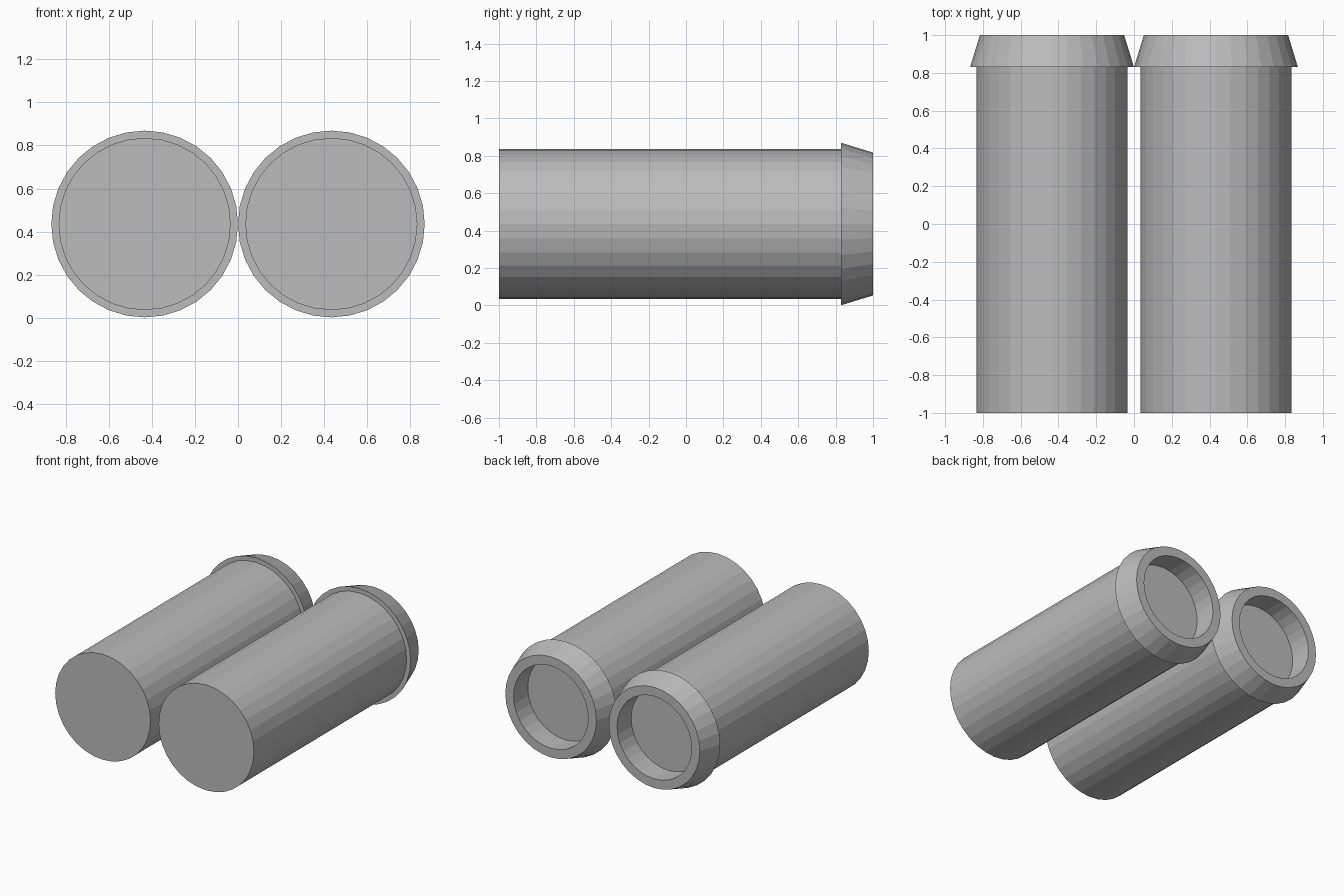
import bpy, bmesh, math

if "Cube" in bpy.data.objects:
    bpy.data.objects.remove(bpy.data.objects["Cube"])

SIDES = 32
CX, CZ = 0.434, 0.435  # tube axis offset and height

grey = bpy.data.materials.new("plain grey")
grey.diffuse_color = (0.5, 0.5, 0.5, 1)
grey.use_nodes = True
grey.node_tree.nodes["Principled BSDF"].inputs["Base Color"].default_value = grey.diffuse_color


def lathe(name, profile, cx):
    """Revolve (radius, y) points about an axis along y; radius 0 closes an end."""
    bm = bmesh.new()
    rings = []
    for r, y in profile:
        rings.append([bm.verts.new((cx + r * math.sin(a), y, CZ + r * math.cos(a)))
                      for a in (2 * math.pi * i / SIDES for i in range(SIDES))])
    for a, b in zip(rings, rings[1:]):
        for i in range(SIDES):
            j = (i + 1) % SIDES
            bm.faces.new((a[i], a[j], b[j], b[i]))
    bm.faces.new(rings[0])
    bm.faces.new(rings[-1])
    bmesh.ops.recalc_face_normals(bm, faces=bm.faces)
    mesh = bpy.data.meshes.new(name)
    bm.to_mesh(mesh)
    bm.free()
    mesh.materials.append(grey)
    obj = bpy.data.objects.new(name, mesh)
    bpy.context.collection.objects.link(obj)


for side, cx in (("left", -CX), ("right", CX)):
    # closed front end, long body, tapered collar, recessed rear opening
    lathe(side + "_tube", [
        (0.40, -1.0), (0.40, 0.83),
        (0.434, 0.83), (0.382, 1.0),
        (0.313, 1.0), (0.313, 0.83)], cx)
